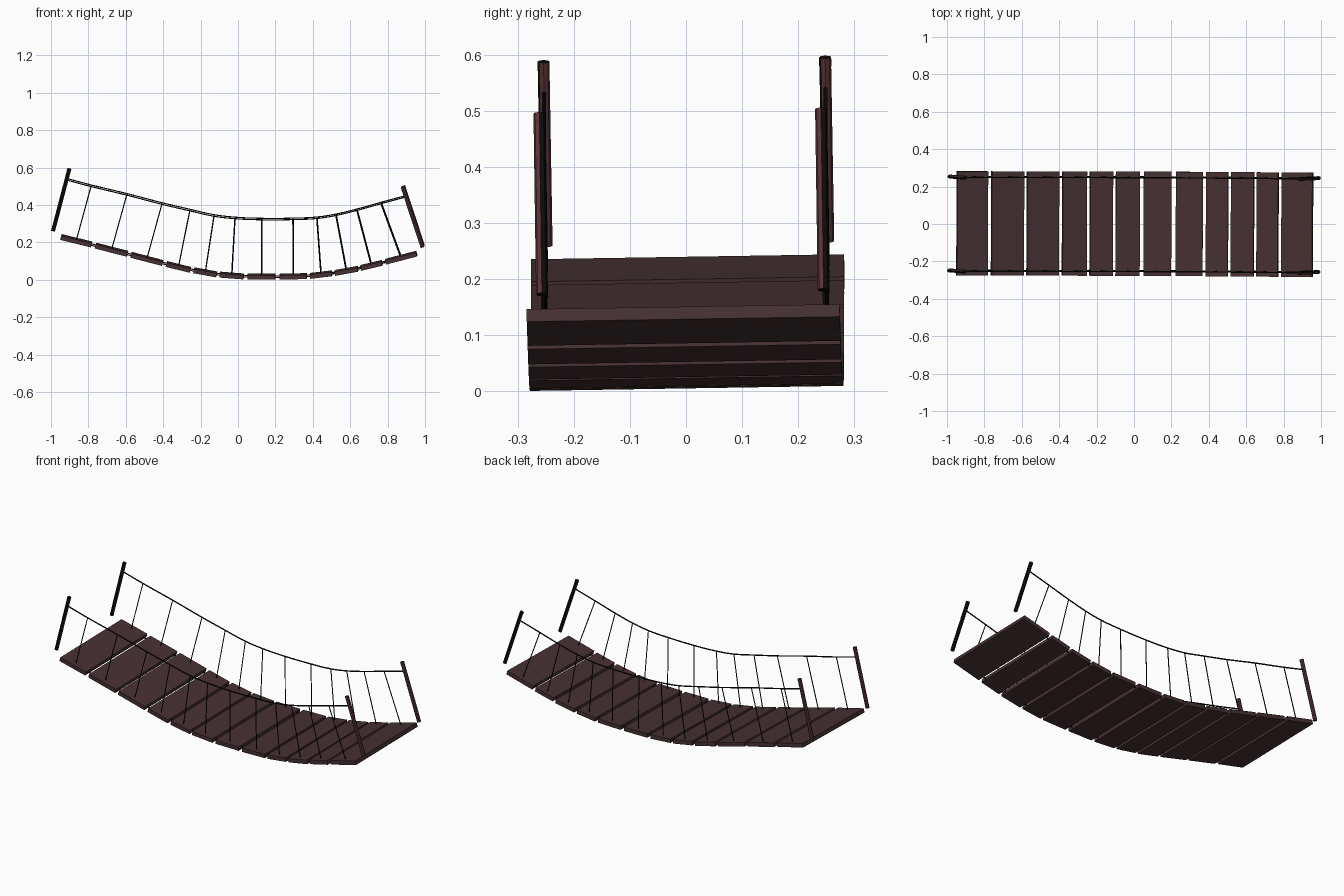
import bpy, bmesh, math
from mathutils import Matrix, Vector

if "Cube" in bpy.data.objects:
    bpy.data.objects.remove(bpy.data.objects["Cube"])

def material(name, rgb):
    m = bpy.data.materials.new(name)
    m.diffuse_color = (*rgb, 1)
    m.use_nodes = True
    m.node_tree.nodes["Principled BSDF"].inputs["Base Color"].default_value = m.diffuse_color
    return m

WOOD = material("dark plank wood", (0.062, 0.030, 0.032))
POST = material("reddish post wood", (0.098, 0.034, 0.037))
ROPE = material("black rope", (0.005, 0.004, 0.004))

# the whole bridge leans and twists very slightly
LEAN = (Matrix.Translation((0, 0.002, 0)) @ Matrix.Rotation(-0.005, 4, 'Z')
        @ Matrix.Rotation(0.016, 4, 'X'))
HALF = 0.251      # rope and post distance from the centre line

def finish(name, bm, *mats):
    bm.transform(LEAN)
    me = bpy.data.meshes.new(name)
    bm.to_mesh(me)
    bm.free()
    for m in mats:
        me.materials.append(m)
    ob = bpy.data.objects.new(name, me)
    bpy.context.collection.objects.link(ob)
    return ob

def rod(bm, a, b, radius, sides):
    a, b = Vector(a), Vector(b)
    d = b - a
    mat = Matrix.Translation((a + b) / 2) @ d.to_track_quat('Z', 'Y').to_matrix().to_4x4()
    return bmesh.ops.create_cone(bm, cap_ends=True, segments=sides, radius1=radius,
                                 radius2=radius, depth=d.length, matrix=mat)['verts']

def rope(name, points, y, radius):
    # smooth rope through the points, turned into a mesh
    cu = bpy.data.curves.new(name, 'CURVE')
    cu.dimensions = '3D'
    cu.bevel_depth = radius
    cu.bevel_resolution = 1
    cu.resolution_u = 3
    cu.use_fill_caps = True
    sp = cu.splines.new('BEZIER')
    sp.bezier_points.add(len(points) - 1)
    for bp, (x, z) in zip(sp.bezier_points, points):
        bp.co = LEAN @ Vector((x, y, z))
        bp.handle_left_type = bp.handle_right_type = 'AUTO'
    cu.materials.append(ROPE)
    ob = bpy.data.objects.new(name, cu)
    bpy.context.collection.objects.link(ob)
    bpy.ops.object.select_all(action='DESELECT')
    ob.select_set(True)
    bpy.context.view_layer.objects.active = ob
    bpy.ops.object.convert(target='MESH')

# planks: start x, start z, end x, end z
PLANKS = [(-.947, .229, -.783, .189), (-.762, .183, -.590, .139), (-.572, .134, -.403, .090),
          (-.383, .085, -.254, .053), (-.236, .051, -.114, .029), (-.098, .028, .031, .018),
          (.051, .018, .200, .017), (.223, .017, .368, .020), (.385, .021, .503, .035),
          (.519, .037, .641, .059), (.657, .064, .771, .091), (.790, .097, .955, .140)]
# hand rail points above each plank
RAIL = [(-.785, .503), (-.594, .457), (-.406, .408), (-.257, .373), (-.128, .344), (-.016, .331),
        (.128, .325), (.294, .326), (.422, .332), (.524, .348), (.636, .375), (.765, .411)]

centres = []
for i, (x0, z0, x1, z1) in enumerate(PLANKS):
    c = Vector(((x0 + x1) / 2, 0, (z0 + z1) / 2))
    centres.append((c.x, c.z))
    length = math.hypot(x1 - x0, z1 - z0)
    bm = bmesh.new()
    bmesh.ops.create_cube(bm, size=1, matrix=Matrix.Translation(c)
                          @ Matrix.Rotation(-math.atan2(z1 - z0, x1 - x0), 4, 'Y')
                          @ Matrix.Diagonal((length, 0.558, 0.023, 1)))
    finish(f"plank_{i + 1}", bm, WOOD)

for side, y in (("front", -HALF), ("back", HALF)):
    # hand rail, and the lower rope threaded through the planks
    rope(f"{side}_hand_rail", [(-.909, .536)] + RAIL + [(.895, .446)], y, 0.0035)
    rope(f"{side}_deck_rope", [(-.93, .225)] + centres + [(.94, .136)], y, 0.0035)
    # hanging cords
    bm = bmesh.new()
    for (xa, za), (xb, zb) in zip(centres, RAIL):
        rod(bm, (xa, y, za), (xb, y, zb), 0.0028, 6)
    finish(f"{side}_hanging_cords", bm, ROPE)
    # leaning end posts with a dark band at the top
    for end, a, b in (("left", (-.988, .264), (-.902, .592)), ("right", (.988, .177), (.882, .499))):
        a, b = Vector((a[0], y, a[1])), Vector((b[0], y, b[1]))
        joint = a.lerp(b, 0.95)
        bm = bmesh.new()
        rod(bm, a, joint, 0.0105, 8)
        n = len(bm.faces)
        rod(bm, joint, b, 0.0108, 8)
        bm.faces.ensure_lookup_table()
        for f in bm.faces[n:]:
            f.material_index = 1
        finish(f"{side}_{end}_post", bm, POST, ROPE)
